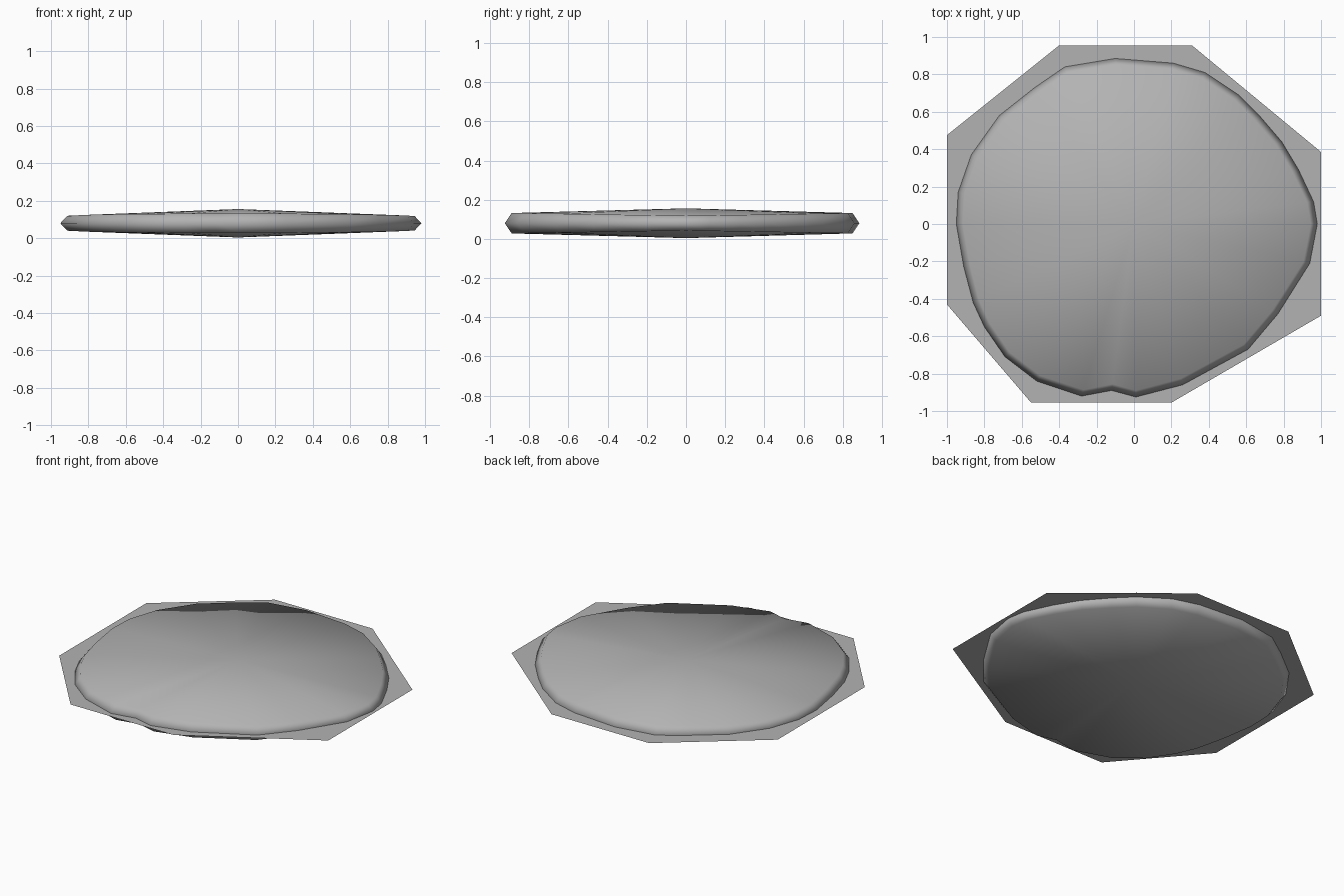
import bpy, bmesh, math

if "Cube" in bpy.data.objects:
    bpy.data.objects.remove(bpy.data.objects["Cube"])

MID = 0.08      # height of the middle plane
HALF = 0.076    # half thickness at the centre

grey = bpy.data.materials.new("dark_grey")
grey.diffuse_color = (0.45, 0.45, 0.45, 1)
grey.use_nodes = True
grey.node_tree.nodes["Principled BSDF"].inputs["Base Color"].default_value = grey.diffuse_color


def make_object(name, bm):
    bmesh.ops.recalc_face_normals(bm, faces=bm.faces)
    mesh = bpy.data.meshes.new(name)
    bm.to_mesh(mesh)
    bm.free()
    mesh.materials.append(grey)
    obj = bpy.data.objects.new(name, mesh)
    bpy.context.collection.objects.link(obj)
    return obj


# Leaf outline with a notch at the front
outline = [(.98, 0), (.96, .12), (.88, .29), (.79, .44), (.67, .58), (.56, .69),
           (.38, .81), (.21, .86), (-.1, .885), (-.37, .84), (-.53, .73),
           (-.72, .58), (-.87, .37), (-.94, .17), (-.95, 0), (-.91, -.23),
           (-.86, -.42), (-.80, -.55), (-.69, -.71), (-.52, -.84), (-.28, -.92),
           (-.12, -.89), (.01, -.925), (.26, -.86), (.61, -.67), (.77, -.48),
           (.94, -.21)]

# Lens-shaped pad: widest ring in the middle, bevel, then a shallow cone each side
bm = bmesh.new()
ring = [bm.verts.new((x, y, MID)) for x, y in outline]
count = len(ring)
for side in (1, -1):
    rim = []
    for x, y in outline:
        r = math.hypot(x, y)
        s = (r - 0.035) / r
        rise = 0.038 + 0.014 * abs(y) / r
        rim.append(bm.verts.new((x * s, y * s, MID + side * rise)))
    tip = bm.verts.new((0, 0, MID + side * HALF))
    for i in range(count):
        j = (i + 1) % count
        bm.faces.new((ring[i], ring[j], rim[j], rim[i]))
        bm.faces.new((rim[i], rim[j], tip))
pad = make_object("leaf_pad", bm)
for poly in pad.data.polygons:
    poly.use_smooth = True

# Flat eight-sided sheet through the middle
bm = bmesh.new()
corners = [(1, .385), (.31, .955), (-.4, .955), (-1, .475),
           (-1, -.43), (-.55, -.955), (.2, -.955), (1, -.49)]
bm.faces.new([bm.verts.new((x, y, MID)) for x, y in corners])
make_object("flat_sheet", bm)
